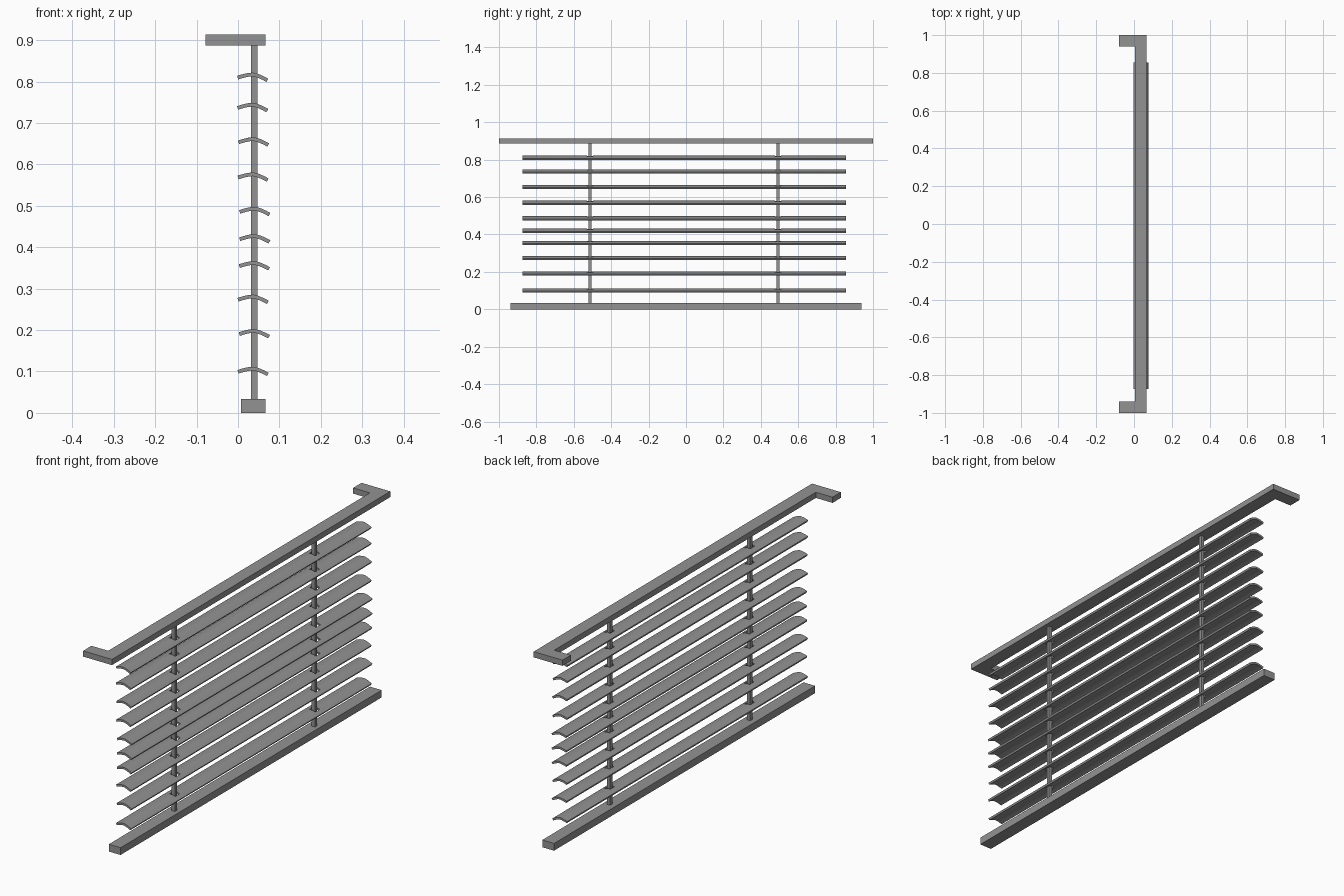
import bpy, bmesh, math

if "Cube" in bpy.data.objects:
    bpy.data.objects.remove(bpy.data.objects["Cube"])

# Dark grey used on every part
grey = bpy.data.materials.new("dark_grey")
grey.diffuse_color = (0.29, 0.29, 0.29, 1)
grey.use_nodes = True
grey.node_tree.nodes["Principled BSDF"].inputs["Base Color"].default_value = grey.diffuse_color


def finish(name, bm):
    bmesh.ops.recalc_face_normals(bm, faces=bm.faces)
    mesh = bpy.data.meshes.new(name)
    bm.to_mesh(mesh)
    bm.free()
    mesh.materials.append(grey)
    obj = bpy.data.objects.new(name, mesh)
    bpy.context.collection.objects.link(obj)
    return obj


def prism(name, outline, z0, z1):
    """Extrude an xy outline from z0 up to z1."""
    bm = bmesh.new()
    face = bm.faces.new([bm.verts.new((x, y, z0)) for x, y in outline])
    ext = bmesh.ops.extrude_face_region(bm, geom=[face])["geom"]
    top = [v for v in ext if isinstance(v, bmesh.types.BMVert)]
    bmesh.ops.translate(bm, verts=top, vec=(0, 0, z1 - z0))
    return finish(name, bm)


def rect(x0, x1, y0, y1):
    return [(x0, y0), (x1, y0), (x1, y1), (x0, y1)]


CORDS = (-0.513, 0.493)

# Top rail with a return at each end, and the straight bottom rail
prism("top_rail", [(0.066, -1), (0.066, 1), (-0.079, 1), (-0.079, 0.94),
                   (0.005, 0.94), (0.005, -0.94), (-0.079, -0.94), (-0.079, -1)],
      0.887, 0.913)
prism("bottom_rail", rect(0.007, 0.066, -0.938, 0.938), 0, 0.033)

# Vertical cords
for i, y in enumerate(CORDS):
    prism(f"cord_{i + 1}", rect(0.031, 0.047, y - 0.008, y + 0.008), 0.03, 0.89)


def slat(name, cx, tip_z):
    """Arched, slightly tilted strip with a slot around each cord."""
    half, rise, tilt = 0.036, 0.011, math.radians(5)
    us = [-1, -0.8, -0.55, -0.3, 0, 0.25, 0.45, 0.72, 1]
    ys = [-0.874] + [c + d for c in CORDS for d in (-0.016, 0.016)] + [0.855]
    bm = bmesh.new()
    rows = []
    for y in ys:
        row = []
        for u in us:
            x, z = u * half, rise * (1 - abs(u) ** 1.5)
            row.append(bm.verts.new((cx + x * math.cos(tilt) + z * math.sin(tilt), y,
                                     tip_z + z * math.cos(tilt) - x * math.sin(tilt))))
        rows.append(row)
    for j in range(len(ys) - 1):
        for i in range(len(us) - 1):
            if j in (1, 3) and 3 <= i <= 5:
                continue  # cord slot
            bm.faces.new((rows[j][i], rows[j][i + 1], rows[j + 1][i + 1], rows[j + 1][i]))
    obj = finish(name, bm)
    mod = obj.modifiers.new("thickness", "SOLIDIFY")
    mod.thickness, mod.offset = 0.009, 0
    bpy.ops.object.select_all(action="DESELECT")
    obj.select_set(True)
    bpy.context.view_layer.objects.active = obj
    bpy.ops.object.modifier_apply(modifier=mod.name)
    bpy.ops.object.shade_smooth_by_angle(angle=math.radians(30))


# Slats, unevenly spaced: centre x and height of the edges
SLATS = [(0.035, 0.096), (0.038, 0.187), (0.035, 0.270), (0.038, 0.351), (0.039, 0.416),
         (0.039, 0.482), (0.035, 0.565), (0.036, 0.650), (0.034, 0.733), (0.034, 0.806)]
for n, (cx, z) in enumerate(SLATS):
    slat(f"slat_{n + 1}", cx + 0.001, z)
